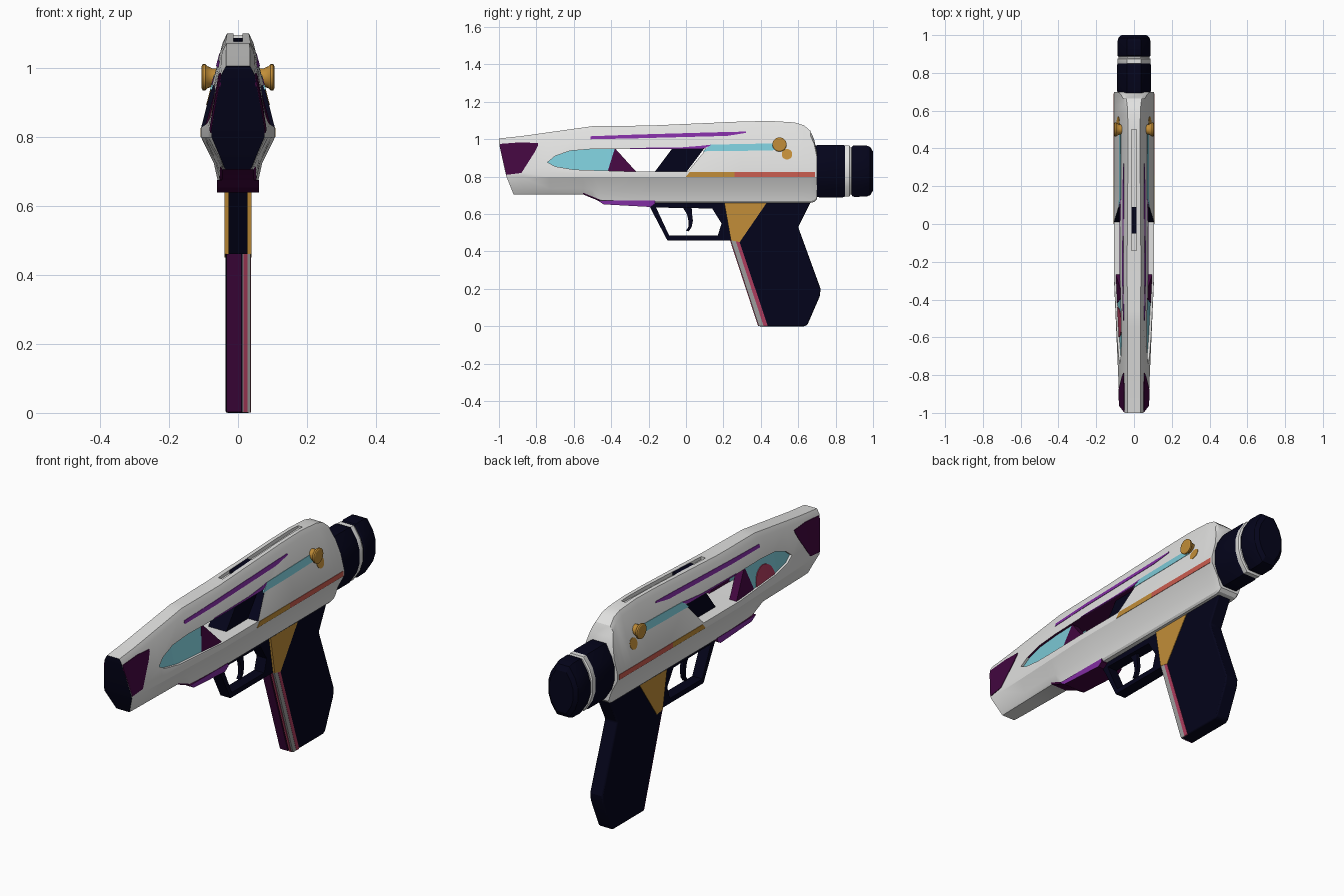
import bpy, bmesh, math

if "Cube" in bpy.data.objects:
    bpy.data.objects.remove(bpy.data.objects["Cube"])

def mat(name, r, g, b):
    m = bpy.data.materials.new(name)
    m.diffuse_color = (r, g, b, 1)
    m.use_nodes = True
    m.node_tree.nodes["Principled BSDF"].inputs["Base Color"].default_value = m.diffuse_color
    return m

WHITE = mat("shell white", .76, .76, .75)
NAVY = mat("deep navy", .0012, .0012, .0105)
PURPLE = mat("bright purple", .22, .026, .36)
PLUM = mat("dark plum", .055, .002, .05)
CYAN = mat("pale cyan", .20, .58, .67)
GOLD = mat("gold", .54, .27, .04)
CORAL = mat("coral red", .60, .11, .08)
ROSE = mat("rose red", .42, .045, .11)
GREY = mat("mid grey", .34, .34, .34)

def make(name, verts, faces, *mats, smooth=True):
    me = bpy.data.meshes.new(name)
    me.from_pydata(verts, [], faces)
    bm = bmesh.new()
    bm.from_mesh(me)
    bmesh.ops.remove_doubles(bm, verts=bm.verts, dist=1e-5)
    bmesh.ops.dissolve_degenerate(bm, edges=bm.edges, dist=1e-5)
    bmesh.ops.recalc_face_normals(bm, faces=bm.faces)
    bm.to_mesh(me)
    bm.free()
    for m in mats:
        me.materials.append(m)
    ob = bpy.data.objects.new(name, me)
    bpy.context.collection.objects.link(ob)
    if smooth:
        finish(ob)
    return ob

def finish(ob):
    bpy.ops.object.select_all(action='DESELECT')
    bpy.context.view_layer.objects.active = ob
    ob.select_set(True)
    bpy.ops.object.shade_smooth_by_angle(angle=math.radians(25))

def lerp(table, t):
    """Piecewise linear lookup in a list of (key, value)."""
    if t <= table[0][0]:
        return table[0][1]
    for (a, va), (b, vb) in zip(table, table[1:]):
        if t <= b:
            return va + (vb - va) * (t - a) / (b - a)
    return table[-1][1]

def loft(name, rings, *mats):
    """Rings run down the right side and back up the left; ends closed by strips."""
    n = len(rings[0])
    verts = [p for r in rings for p in r]
    faces = [(k*n + i, k*n + (i+1) % n, (k+1)*n + (i+1) % n, (k+1)*n + i)
             for k in range(len(rings) - 1) for i in range(n)]
    for o in (0, (len(rings) - 1) * n):
        faces += [(o+i, o+i+1, o+n-2-i, o+n-1-i) for i in range(n//2 - 1)]
    return make(name, verts, faces, *mats)

def prism(name, pts, hw, *mats, bevel=0, x0=0):
    """Side outline (y, z) extruded to both sides of x = x0."""
    n = len(pts)
    verts = [(x0 + s*hw, y, z) for s in (1, -1) for y, z in pts]
    faces = [tuple(range(n)), tuple(range(n, 2*n))]
    faces += [(i, (i+1) % n, n + (i+1) % n, n + i) for i in range(n)]
    ob = make(name, verts, faces, *mats)
    if bevel:
        b = ob.modifiers.new("soft edges", 'BEVEL')
        b.width, b.segments = bevel, 2
    return ob

# body cross-section, varying along y
TOP = [(-1, 1.0), (-.5, 1.07), (-.2, 1.073), (.3, 1.095), (.45, 1.098), (.58, 1.09),
       (.63, 1.075), (.665, 1.045), (.685, 1.0), (.70, .93)]
BOT = [(-.55, .705), (-.46, .668), (-.27, .66), (.68, .66), (.70, .68)]
TAPER = [(-1, .70), (-.27, 1)]
NOSE = [(.70, -.92), (.80, -.96), (.95, -1), (1.0, -1)]

def section(y):
    t, b, f = lerp(TOP, y), lerp(BOT, y), lerp(TAPER, y)
    x2 = .107 - (t - .025 - .825) * .253
    pts = [(x2*.72, t), (x2, t-.025), (.107, .825), (.107, .798),
           (.07, .723 + .3*(b-.66)), (.058, b+.009), (.05, b)]
    return [(x*f, z) for x, z in pts]

def side(y, z):
    return lerp([(q, x) for x, q in reversed(section(y))], z)

def both(pts):
    return pts + [(-x, y, z) for x, y, z in reversed(pts)]

def ribbon(name, stations, m, out=.002, depth=.006, sides=(1, -1)):
    """Plate lying on the body side, given as (y, z low, z high) steps."""
    verts, faces = [], []
    for s in sides:
        o = len(verts)
        for y, lo, hi in stations:
            for d in (out, out - depth):
                verts += [(s*max(side(y, z) + d, .002), y, z) for z in (lo, hi)]
        for k in range(len(stations) - 1):
            a, b = o + 4*k, o + 4*k + 4
            faces += [(a+i, a+j, b+j, b+i) for i, j in ((0, 1), (1, 3), (3, 2), (2, 0))]
        e = len(verts) - 4
        faces += [(o, o+1, o+3, o+2), (e, e+1, e+3, e+2)]
    return make(name, verts, faces, m, smooth=False)

# main shell
rings = [both([(x, lerp(NOSE, z), z) for x, z in section(-.97)])]
rings += [both([(x, y, z) for x, z in section(y)]) for y in
          (-.88, -.73, -.55, -.5, -.46, -.27, -.2, .3, .45, .58, .63, .665, .685, .70)]
body = loft("body_shell", rings, WHITE, NAVY, PLUM)

# window through the sides and slot in the top
cutters = [
    prism("window_cutter", [(-.74, .877), (-.70, .91), (-.62, .938), (-.5, .948), (-.27, .949),
                            (.11, .95), (.01, .828), (-.3, .828), (-.6, .838), (-.7, .855)], .3, WHITE),
    prism("slot_cutter", [(-.14, 1.06), (.5, 1.083), (.5, 1.2), (-.14, 1.2)], .013, WHITE)]
for c in cutters:
    mod = body.modifiers.new("cut", 'BOOLEAN')
    mod.operation, mod.solver, mod.object = 'DIFFERENCE', 'EXACT', c
    bpy.context.view_layer.objects.active = body
    bpy.ops.object.modifier_apply(modifier=mod.name)
    bpy.data.objects.remove(c)
for p in body.data.polygons:
    c, n = p.center, p.normal
    p.material_index = 0
    if n.y < -.8 and c.y < -.9:
        p.material_index = 1                      # muzzle face
    elif n.y < -.6 and n.z > .2 and 0 < c.y < .12:
        p.material_index = 1                      # window rear wall
    elif n.y < -.2 and c.z < .70 and -.6 < c.y < -.4:
        p.material_index = 2                      # underside step
    elif n.z < -.8 and .90 < c.z < .96:
        p.material_index = 2                      # window ceiling
finish(body)
prism("slot_insert", [(-.05, 1.05), (.09, 1.05), (.09, 1.085), (-.05, 1.078)], .0125, NAVY)

# window fillings
ribbon("window_glass", [(-.745, .875, .88), (-.70, .85, .915), (-.62, .83, .945),
                        (-.42, .825, .955), (-.38, .94, .955)], CYAN, -.012, .04)
ribbon("window_wedge", [(-.42, .825, .825), (-.38, .825, .952), (-.265, .825, .825)], PLUM, -.01, .04)
arc = [(-.52 - .08*math.cos(a), .83, .83 + .08*math.sin(a)) for a in [math.pi*i/12 for i in range(13)]]
ribbon("window_half_disc", arc, ROSE, -.009, .008, (-1,))
prism("window_strut", [(-.17, .822), (-.07, .955), (.10, .955), (.0, .822)], .05, NAVY)

# painted side stripes
ribbon("upper_stripe", [(-.51, 1.0, 1.016), (-.27, 1.005, 1.025), (-.2, 1.007, 1.027),
                        (.22, 1.018, 1.039), (.32, 1.034, 1.041)], PURPLE)
ribbon("window_trim", [(-.3, .949, .953), (-.27, .949, .954), (-.02, .949, .957),
                       (.09, .949, .966), (.13, .966, .971)], PURPLE)
ribbon("cyan_stripe", [(.09, .935, .936), (.13, .937, .971), (.3, .938, .975), (.5, .942, .978)], CYAN)
ribbon("gold_stripe", [(0, .799, .801), (.02, .799, .825), (.26, .799, .825)], GOLD)
ribbon("coral_stripe", [(.26, .799, .825), (.69, .799, .825)], CORAL)
ribbon("nose_patch", [(-.995, .955, .975), (-.96, .81, .978), (-.88, .82, .984),
                      (-.81, .93, .98), (-.79, .97, .98)], PLUM, .003, .006)
dot = [(.54 - .028*math.cos(a), .92 - .028*math.sin(a), .92 + .028*math.sin(a))
       for a in [math.pi*i/10 for i in range(11)]]
ribbon("knob_dot", dot, GOLD)

# flared side knobs
N = 24
for s, label in ((1, "right"), (-1, "left")):
    prof = [(.055, .026), (.075, .026), (.088, .032), (.094, .038), (.102, .038), (.105, .033)]
    verts = [(s*x, .50 + r*math.cos(2*math.pi*i/N), .972 + r*math.sin(2*math.pi*i/N))
             for x, r in prof for i in range(N)]
    faces = [(k*N+i, k*N+(i+1) % N, (k+1)*N+(i+1) % N, (k+1)*N+i)
             for k in range(len(prof)-1) for i in range(N)]
    faces += [tuple(range(N)), tuple(range(len(verts)-N, len(verts)))]
    make("knob_" + label, verts, faces, GOLD)

# rear barrel, collar and end cap
def rear(name, steps, m):
    half = [(.038, .14), (.074, .085), (.09, .035), (.09, -.035), (.074, -.085), (.038, -.14)]
    loft(name, [both([(x*s, y, .83 + z*s) for x, z in half]) for y, s in steps], m)

rear("rear_barrel", [(.69, .97), (.71, 1), (.84, 1), (.85, .97)], NAVY)
rear("rear_collar", [(.845, .95), (.852, .98), (.874, .98), (.878, .9), (.9, .9)], WHITE)
rear("rear_cap", [(.886, .92), (.892, .97), (.90, .985), (.965, .975), (.985, .92), (1.0, .74)], NAVY)

# grip with strips on its front and right side
prism("grip", [(.22, .67), (.67, .67), (.655, .64), (.60, .53), (.72, .2), (.715, .16),
               (.65, .01), (.635, 0), (.39, 0), (.24, .46)], .036, NAVY, bevel=.006)
prism("grip_grey_strip", [(.239, .46), (.265, .46), (.415, .001), (.389, .001)], .012, GREY, x0=.0247)
prism("grip_rose_strip", [(.265, .46), (.287, .45), (.437, .001), (.415, .001)], .012, ROSE, x0=.0255)
prism("grip_front_inlay", [(.235, .46), (.25, .46), (.40, .002), (.385, .002)], .022, PLUM, x0=-.012)
prism("grip_front_line", [(.235, .46), (.25, .46), (.40, .002), (.385, .002)], .006, ROSE, x0=.022)

# gold grip corner with a dark front inlay
prism("grip_gold_corner", [(.205, .658), (.43, .658), (.287, .45), (.24, .46)], .0385, GOLD)
prism("grip_corner_inlay", [(.202, .658), (.22, .658), (.25, .46), (.237, .46)], .024, NAVY)

# trigger guard frame
outer = [(-.21, .67), (-.10, .46), (.24, .46), (.25, .56), (.22, .67)]
inner = [(-.16, .635), (-.09, .485), (.17, .485), (.19, .55), (.14, .63)]
verts = [(s*.028, y, z) for s in (1, -1) for y, z in outer + inner]
faces = []
for i in range(5):
    j = (i + 1) % 5
    faces += [(i, j, 5+j, 5+i), (10+i, 10+j, 15+j, 15+i), (i, j, 10+j, 10+i), (5+i, 5+j, 15+j, 15+i)]
make("trigger_guard", verts, faces, NAVY)

# curved trigger
prism("trigger", [(-.02, .64), (.005, .60), (.014, .56), (.012, .53), (0, .51), (.015, .508),
                  (.03, .53), (.037, .565), (.032, .605), (.03, .64)], .009, NAVY)

# under-rail, bright sides and dark underside
rail = prism("under_rail", [(-.475, .674), (-.44, .652), (-.19, .638), (-.165, .655), (-.165, .672)],
             .061, PURPLE, PLUM)
for p in rail.data.polygons:
    p.material_index = 0 if abs(p.normal.x) > .5 else 1
